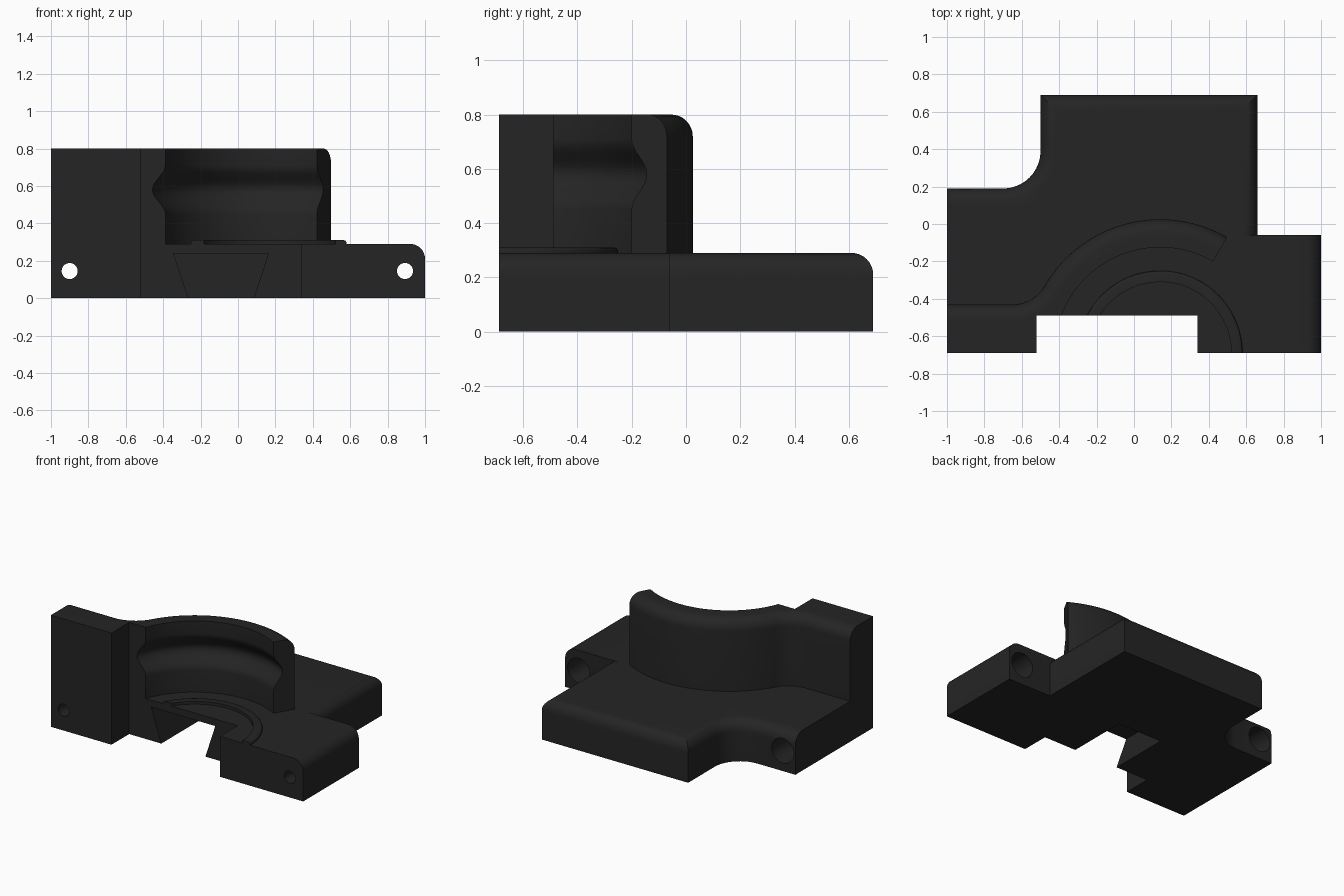
import bpy, bmesh, math

if "Cube" in bpy.data.objects:
    bpy.data.objects.remove(bpy.data.objects["Cube"])

CX, CY = 0.14, -0.69          # axis of the curved wall and the lip
rad = math.radians

dark = bpy.data.materials.new("dark_grey")
dark.diffuse_color = (0.018, 0.018, 0.018, 1)
dark.use_nodes = True
dark.node_tree.nodes["Principled BSDF"].inputs["Base Color"].default_value = dark.diffuse_color


def arc(cx, cy, r, a0, a1, n):
    """Points along an arc, angles in degrees."""
    return [(cx + r * math.cos(rad(a0 + (a1 - a0) * i / n)),
             cy + r * math.sin(rad(a0 + (a1 - a0) * i / n))) for i in range(n + 1)]


def finish(name, bm):
    bmesh.ops.recalc_face_normals(bm, faces=bm.faces)
    me = bpy.data.meshes.new(name)
    bm.to_mesh(me)
    bm.free()
    me.materials.append(dark)
    ob = bpy.data.objects.new(name, me)
    bpy.context.collection.objects.link(ob)
    return ob


def prism(name, pts, z0, z1, rounded=None, r=0.08, seg=8):
    """Extrude an outline; round the top edges whose two ends pass the test."""
    bm = bmesh.new()
    f = bm.faces.new([bm.verts.new((x, y, z0)) for x, y in pts])
    ext = bmesh.ops.extrude_face_region(bm, geom=[f])["geom"]
    bmesh.ops.translate(bm, vec=(0, 0, z1 - z0),
                        verts=[v for v in ext if isinstance(v, bmesh.types.BMVert)])
    bmesh.ops.recalc_face_normals(bm, faces=bm.faces)
    if rounded:
        edges = [e for e in bm.edges
                 if all(abs(v.co.z - z1) < 1e-4 and rounded(v.co.x, v.co.y) for v in e.verts)]
        bmesh.ops.bevel(bm, geom=edges, offset=r, segments=seg, profile=0.5,
                        affect='EDGES', clamp_overlap=False)
    return finish(name, bm)


def lathe(name, prof, cx, cy, n, along_y=False, z=0):
    """Solid of revolution from (radius, height) points, closed with end caps."""
    bm = bmesh.new()
    rings = []
    for r, h in prof:
        ring = []
        for i in range(n):
            a = 2 * math.pi * i / n
            u, w = r * math.cos(a), r * math.sin(a)
            ring.append(bm.verts.new((cx + u, h, z + w) if along_y else (cx + u, cy + w, h)))
        rings.append(ring)
    for p, q in zip(rings, rings[1:]):
        for i in range(n):
            j = (i + 1) % n
            bm.faces.new((p[i], p[j], q[j], q[i]))
    bm.faces.new(rings[0])
    bm.faces.new(rings[-1])
    return finish(name, bm)


def combine(target, tool, op):
    m = target.modifiers.new(op.lower(), 'BOOLEAN')
    m.operation, m.solver, m.object = op, 'EXACT', tool
    bpy.context.view_layer.objects.active = target
    bpy.ops.object.modifier_apply(modifier=m.name)
    bpy.data.objects.remove(tool)


# Front half of the base, with its notch and rounded right edge
base = prism("base", [(-1, -0.69), (-0.52, -0.69), (-0.52, -0.49), (0.34, -0.49),
                      (0.34, -0.69), (1, -0.69), (1, -0.06), (-1, -0.06)],
             0, 0.29, lambda x, y: x > 0.99)

# Rear half of the base, rounded on both flanks
rear = prism("rear_base", [(-1, -0.3), (0.66, -0.3), (0.66, 0.69), (-0.5, 0.69)]
             + arc(-0.7, 0.39, 0.2, 0, -90, 16) + [(-1, 0.19)],
             0, 0.29, lambda x, y: (x > 0.65) or (x < -0.499 and y > 0.18))

# Upright block running into the curved wall, rounded on its back edge
a_in = 180 - math.degrees(math.asin(0.2 / 0.45))
fx, fy, fr = -0.65, -0.23, 0.2
a_f = math.degrees(math.atan2(fy - CY, fx - CX))      # tangent direction
outer = arc(CX, CY, 0.715, 60, a_f, 40) + arc(fx, fy, fr, a_f - 180, -90, 10)[1:]
wall = prism("curved_wall",
             [(-1, -0.69), (-0.52, -0.69), (-0.52, -0.49)]
             + arc(CX, CY, 0.45, a_in, 60, 24) + outer + [(-1, -0.43)],
             0.12, 0.8,
             lambda x, y: (x < -0.6 and y > -0.45) or math.hypot(x - CX, y - CY) > 0.7 and y > -0.45)

# Bore with a rounded groove inside the curved wall
prof = [(0.565, 0.0), (0.565, 0.45)]
for i in range(1, 16):
    t = i / 16
    prof.append((0.565 + 0.065 * (0.5 - 0.5 * math.cos(2 * math.pi * t)), 0.45 + 0.26 * t))
prof += [(0.565, 0.71), (0.565, 0.95)]
combine(wall, lathe("bore_cutter", prof, CX, CY, 128), 'DIFFERENCE')

# Low raised lip on the floor
cut = lambda r: 180 - math.degrees(math.asin(0.2 / r))
lip = prism("floor_lip", arc(CX, CY, 0.44, 0, cut(0.44), 48) + arc(CX, CY, 0.38, cut(0.38), 0, 48),
            0.26, 0.31, lambda x, y: math.hypot(x - CX, y - CY) > 0.41, 0.015, 3)

for part in (rear, wall, lip):
    combine(base, part, 'UNION')

# Dovetail slot, open at the front and the underside
bm = bmesh.new()
k = 0.08 / 0.24
sec = [(-0.265 + 0.05 * k, -0.05), (0.085 - 0.05 * k, -0.05), (0.163, 0.24), (-0.345, 0.24)]
front = [bm.verts.new((x, -0.6, z)) for x, z in sec]
back = [bm.verts.new((x, -0.05, z)) for x, z in sec]
bm.faces.new(front)
bm.faces.new(back)
for i in range(4):
    j = (i + 1) % 4
    bm.faces.new((front[i], front[j], back[j], back[i]))
combine(base, finish("slot_cutter", bm), 'DIFFERENCE')

# Bolt holes with wider counterbores at the back
for x, y_back in ((-0.9, 0.19), (0.893, -0.06)):
    hole = [(0.043, -0.8), (0.043, y_back - 0.2), (0.088, y_back - 0.2), (0.088, y_back + 0.1)]
    combine(base, lathe("hole_cutter", hole, x, 0, 32, True, 0.145), 'DIFFERENCE')

base.name = "bracket_body"
bpy.ops.object.select_all(action='DESELECT')
base.select_set(True)
bpy.context.view_layer.objects.active = base
bpy.ops.object.shade_smooth_by_angle(angle=rad(30))
